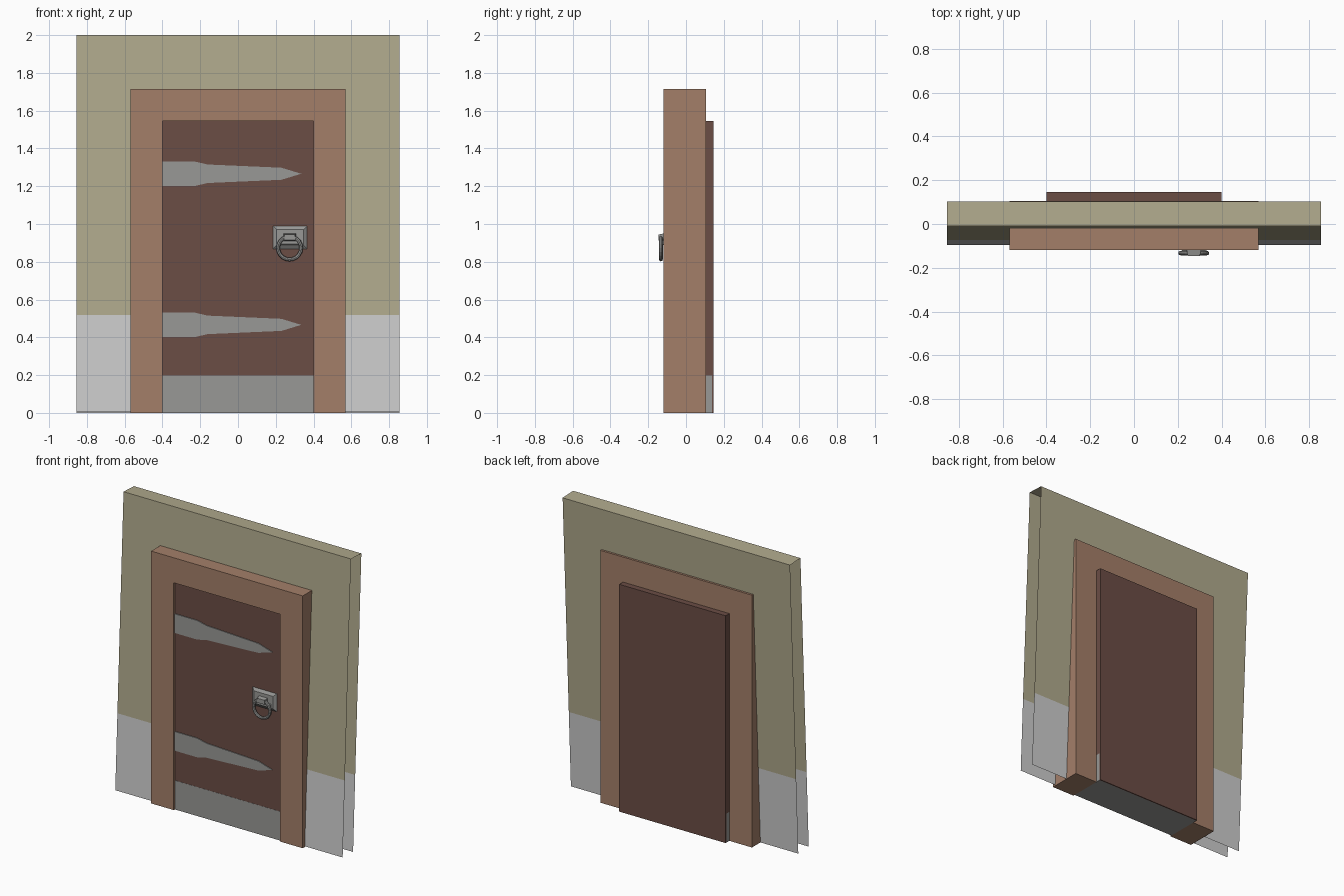
import bpy, bmesh, math
from mathutils import Matrix

cube = bpy.data.objects.get("Cube")
if cube:
    bpy.data.objects.remove(cube, do_unlink=True)


def material(name, hex_code):
    """Flat material from an sRGB hex code, stored as linear values."""
    srgb = [int(hex_code[i:i + 2], 16) / 255 for i in (0, 2, 4)]
    lin = [c / 12.92 if c <= 0.04045 else ((c + 0.055) / 1.055) ** 2.4 for c in srgb]
    mat = bpy.data.materials.new(name)
    mat.use_nodes = True
    mat.diffuse_color = (*lin, 1)
    mat.node_tree.nodes["Principled BSDF"].inputs["Base Color"].default_value = (*lin, 1)
    return mat


plaster = material("tan plaster", "b1aa8d")
base_stone = material("light grey base", "cdcdcd")
frame_wood = material("frame wood", "a47f69")
door_wood = material("dark door wood", "6b4d45")
iron = material("grey iron", "989896")


def finish(name, bm, *mats):
    mesh = bpy.data.meshes.new(name)
    bm.to_mesh(mesh)
    bm.free()
    for mat in mats:
        mesh.materials.append(mat)
    obj = bpy.data.objects.new(name, mesh)
    bpy.context.collection.objects.link(obj)
    return obj


def prism(name, outline, start, end, mat, axis="y", taper=0):
    """Extrude an outline (x,z along y, or y,z along x); taper shrinks the start cap."""
    bm = bmesh.new()
    place = (lambda a, b, d: (a, d, b)) if axis == "y" else (lambda a, b, d: (d, a, b))
    ca, cb = (sum(p[i] for p in outline) / len(outline) for i in (0, 1))
    shrink = lambda v, c: v - math.copysign(taper, v - c)
    near = [bm.verts.new(place(shrink(a, ca), shrink(b, cb), start)) for a, b in outline]
    far = [bm.verts.new(place(a, b, end)) for a, b in outline]
    bm.faces.new(near)
    bm.faces.new(far[::-1])
    n = len(outline)
    for i in range(n):
        j = (i + 1) % n
        bm.faces.new((near[i], far[i], far[j], near[j]))
    bmesh.ops.recalc_face_normals(bm, faces=bm.faces[:])
    return finish(name, bm, mat)


def rect(x0, x1, z0, z1):
    return [(x0, z0), (x1, z0), (x1, z1), (x0, z1)]


# Leaning wall: two sheets with a doorway, closed only along the top
bm = bmesh.new()
xs, zs, depth = (-0.855, -0.5, 0.5, 0.855), (0, 0.515, 1.65, 1.997), 0.112
for y in (0, depth):
    for i in range(3):
        for k in range(3):
            if i == 1 and k < 2:
                continue
            corners = rect(xs[i], xs[i + 1], zs[k], zs[k + 1])
            if y:
                corners.reverse()
            face = bm.faces.new([bm.verts.new((x, y, z)) for x, z in corners])
            face.material_index = 1 if k == 0 else 0
bm.faces.new([bm.verts.new((x, y, zs[-1])) for x, y in rect(xs[0], xs[-1], 0, depth)])
bmesh.ops.remove_doubles(bm, verts=bm.verts[:], dist=0.0001)
lean = Matrix.Translation((0, -0.097, 0.005)) @ Matrix.Rotation(-0.0445, 4, "X")
bmesh.ops.transform(bm, matrix=lean, verts=bm.verts[:])
finish("wall", bm, plaster, base_stone)

# Door frame
prism("door_frame", [(-0.57, 0), (-0.57, 1.715), (0.57, 1.715), (0.57, 0),
                     (0.4, 0), (0.4, 1.545), (-0.4, 1.545), (-0.4, 0)],
      -0.119, 0.106, frame_wood)

# Door leaf wraps behind the threshold
prism("door", [(-0.106, 0.197), (0.138, 0.197), (0.138, 0),
               (0.146, 0), (0.146, 1.545), (-0.106, 1.545)],
      -0.4, 0.4, door_wood, axis="x")
prism("threshold", rect(-0.4, 0.4, 0, 0.197), -0.107, 0.138, iron)

# Hinge straps
half = [(-0.4, 0.065), (-0.23, 0.065), (-0.16, 0.049), (0.23, 0.032)]
for name, z in (("lower_hinge", 0.466), ("upper_hinge", 1.266)):
    outline = [(x, z + h) for x, h in half] + [(0.335, z)]
    outline += [(x, z - h) for x, h in reversed(half)]
    prism(name, outline, -0.111, -0.105, iron)

# Handle plate, bracket and pull ring
prism("handle_plate", rect(0.183, 0.368, 0.867, 0.992), -0.119, -0.105, iron, taper=0.02)
prism("handle_boss", rect(0.215, 0.335, 0.885, 0.918), -0.128, -0.115, iron, taper=0.008)
prism("ring_bracket", rect(0.24, 0.307, 0.908, 0.95), -0.146, -0.115, iron, taper=0.006)
bpy.ops.mesh.primitive_torus_add(major_segments=20, minor_segments=8,
                                 major_radius=0.061, minor_radius=0.01,
                                 location=(0.273, -0.133, 0.873),
                                 rotation=(math.pi / 2, 0, 0))
ring = bpy.context.object
ring.name = "pull_ring"
ring.data.materials.append(iron)
